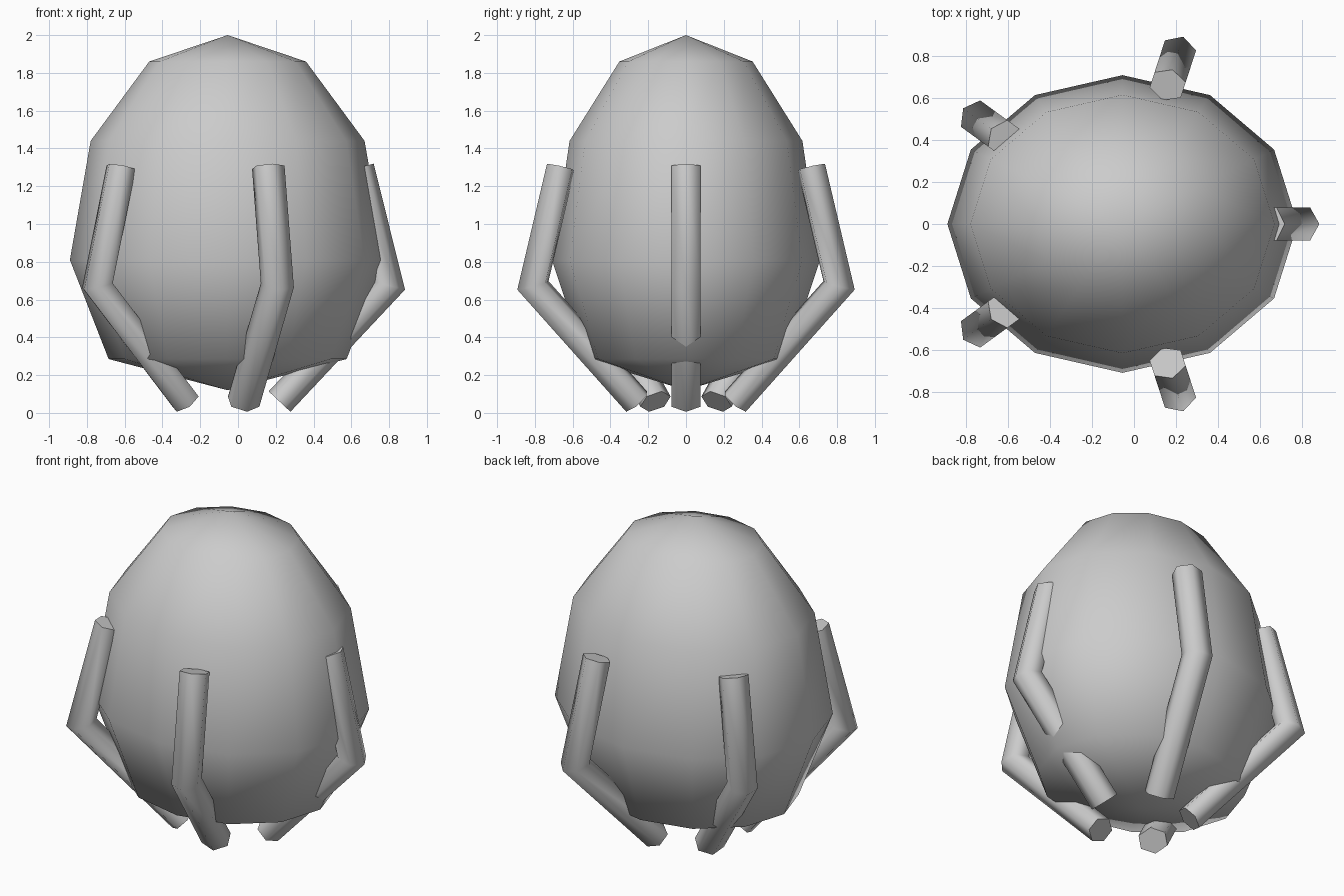
import bpy, bmesh
from math import sin, cos, pi, radians
from mathutils import Vector

cube = bpy.data.objects.get("Cube")
if cube:
    bpy.data.objects.remove(cube, do_unlink=True)

CENTRE_X = -0.055

grey = bpy.data.materials.new("plain grey")
grey.use_nodes = True
colour = (0.6, 0.6, 0.6, 1)
grey.diffuse_color = colour
grey.node_tree.nodes["Principled BSDF"].inputs["Base Color"].default_value = colour


def finish(bm, name, angle):
    bmesh.ops.recalc_face_normals(bm, faces=bm.faces[:])
    mesh = bpy.data.meshes.new(name)
    bm.to_mesh(mesh)
    bm.free()
    mesh.materials.append(grey)
    obj = bpy.data.objects.new(name, mesh)
    obj.location.x = CENTRE_X
    bpy.context.collection.objects.link(obj)
    bpy.ops.object.select_all(action='DESELECT')
    obj.select_set(True)
    bpy.context.view_layer.objects.active = obj
    bpy.ops.object.shade_smooth_by_angle(angle=radians(angle))
    return obj


def bridge(bm, a, b):
    n = len(a)
    for i in range(n):
        bm.faces.new((a[i], a[(i + 1) % n], b[(i + 1) % n], b[i]))


# Egg-shaped body: oval rings closed by a point at each end
def make_body():
    bm = bmesh.new()
    sides, depth = 12, 0.85
    rings = []
    for radius, z in ((0.63, 0.285), (0.835, 0.81), (0.725, 1.44), (0.415, 1.86)):
        rings.append([bm.verts.new((radius * cos(2 * pi * i / sides),
                                    depth * radius * sin(2 * pi * i / sides), z))
                      for i in range(sides)])
    for a, b in zip(rings, rings[1:]):
        bridge(bm, a, b)
    for ring, z in ((rings[0], 0.12), (rings[-1], 2.0)):
        tip = bm.verts.new((0, 0, z))
        for i in range(sides):
            bm.faces.new((ring[i], ring[(i + 1) % sides], tip))
    finish(bm, "body", 60)


# Bent six-sided leg, mitred at the knee, turned about the body's axis
def make_leg(name, turn):
    radial = Vector((cos(turn), sin(turn), 0))
    side = Vector((-sin(turn), cos(turn), 0))
    up = Vector((0, 0, 1))
    path = [radial * r + up * z for r, z in ((0.697, 1.30), (0.852, 0.675), (0.275, 0.06))]
    upper = (path[1] - path[0]).normalized()
    lower = (path[2] - path[1]).normalized()
    knee = (upper + lower).normalized()
    bm = bmesh.new()
    rings = []
    for point, along in zip(path, (upper, knee, lower)):
        outward = side.cross(along).normalized()
        if outward.dot(radial) < 0:
            outward.negate()
        reach = 0.079 / along.dot(upper if along != lower else lower)
        rings.append([bm.verts.new(point + outward * reach * cos(i * pi / 3)
                                   + side * 0.09 * sin(i * pi / 3)) for i in range(6)])
    for a, b in zip(rings, rings[1:]):
        bridge(bm, a, b)
    bm.faces.new(rings[0])
    bm.faces.new(rings[-1])
    finish(bm, name, 70)


make_body()
names = ("left_leg", "back_left_leg", "back_right_leg", "front_right_leg", "front_left_leg")
for k, name in enumerate(names):
    make_leg(name, 2 * pi * k / 5)
